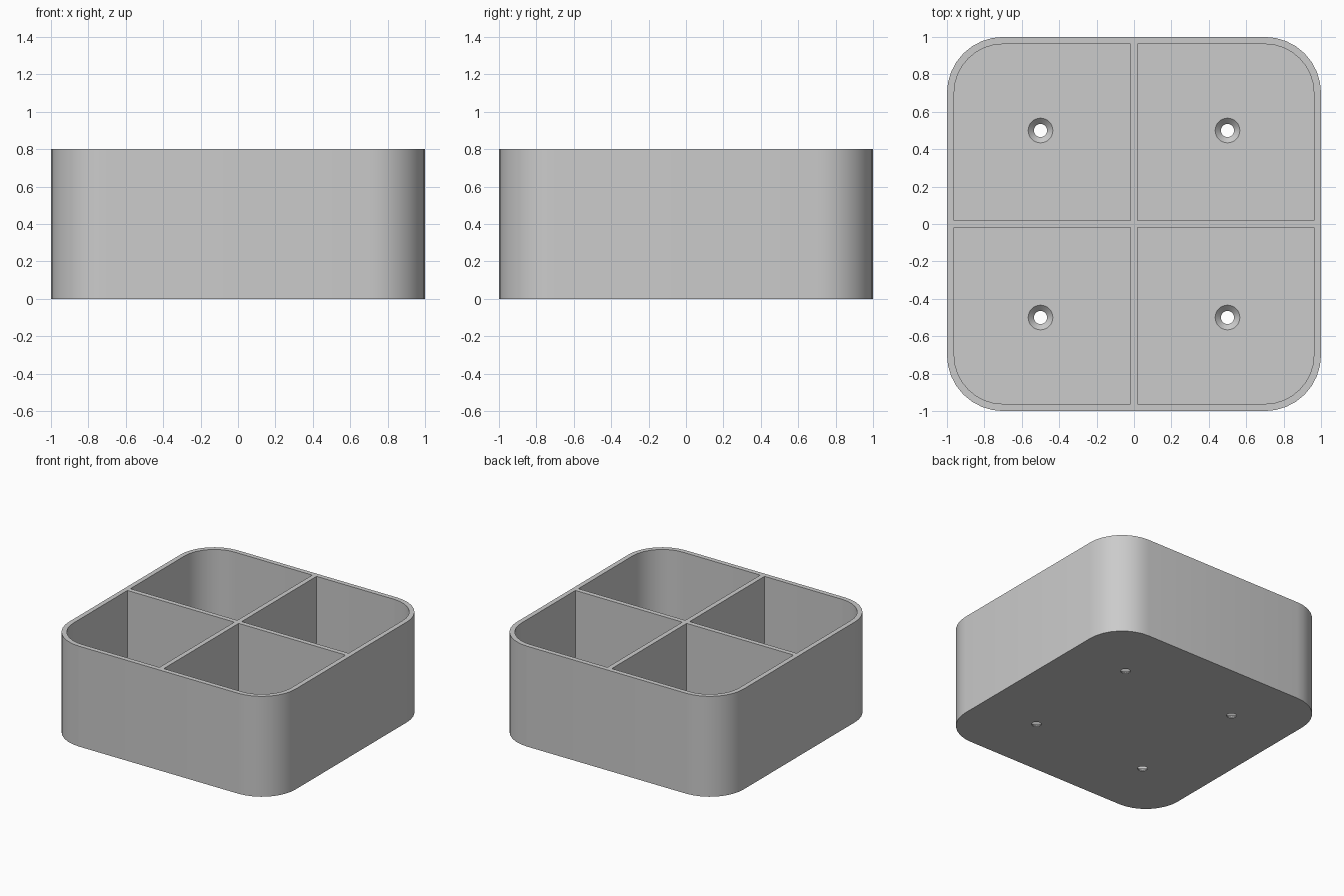
import bpy, bmesh
from math import cos, sin, pi

cube = bpy.data.objects.get("Cube")
if cube:
    bpy.data.objects.remove(cube, do_unlink=True)

HEIGHT, RADIUS = 0.8, 0.3
WALL = 0.038            # rim, dividers and floor share one thickness
INNER, HALF = 1 - WALL, WALL / 2
QUADRANTS = [(sx, sy) for sx in (-1, 1) for sy in (-1, 1)]

grey = bpy.data.materials.new("Plain grey")
grey.use_nodes = True
grey.diffuse_color = (0.6, 0.6, 0.6, 1)
grey.node_tree.nodes["Principled BSDF"].inputs["Base Color"].default_value = (0.6, 0.6, 0.6, 1)


def loft(bm, rings):
    """Closed solid through a stack of matching rings."""
    loops = [[bm.verts.new(p) for p in ring] for ring in rings]
    n = len(loops[0])
    for a, b in zip(loops, loops[1:]):
        for i in range(n):
            j = (i + 1) % n
            bm.faces.new((a[i], a[j], b[j], b[i]))
    bm.faces.new(loops[0])
    bm.faces.new(loops[-1])


def make_object(name, bm):
    bmesh.ops.recalc_face_normals(bm, faces=bm.faces)
    mesh = bpy.data.meshes.new(name)
    bm.to_mesh(mesh)
    bm.free()
    mesh.materials.append(grey)
    obj = bpy.data.objects.new(name, mesh)
    bpy.context.collection.objects.link(obj)
    return obj


def corner(r, edge, steps=8):
    """Rounded corner in the +x +y quadrant."""
    c = edge - r
    return [(c + r * cos(pi / 2 * i / steps), c + r * sin(pi / 2 * i / steps))
            for i in range(steps + 1)]


def prism(bm, outline, z0, z1):
    loft(bm, [[(x, y, z) for x, y in outline] for z in (z0, z1)])


# Outer block with rounded corners
bm = bmesh.new()
outline = []
for turn in range(4):
    c, s = cos(turn * pi / 2), sin(turn * pi / 2)
    outline += [(x * c - y * s, x * s + y * c) for x, y in corner(RADIUS, 1)]
prism(bm, outline, 0, HEIGHT)
tray = make_object("divided_tray", bm)

# Four compartments, each rounded only at its outer corner
bm = bmesh.new()
pocket = [(HALF, HALF), (INNER, HALF)] + corner(RADIUS - WALL, INNER) + [(HALF, INNER)]
for sx, sy in QUADRANTS:
    prism(bm, [(sx * x, sy * y) for x, y in pocket], WALL, HEIGHT + 0.1)
pockets = make_object("compartment_cutter", bm)

# Countersunk screw holes through the floor
bm = bmesh.new()
profile = [(0.035, -0.05), (0.035, 0.007), (0.066, WALL), (0.066, 0.1)]
for sx, sy in QUADRANTS:
    loft(bm, [[(sx * 0.5 + r * cos(2 * pi * i / 32), sy * 0.5 + r * sin(2 * pi * i / 32), z)
               for i in range(32)] for r, z in profile])
holes = make_object("screw_hole_cutter", bm)

# Cut, then remove the cutters
bpy.ops.object.select_all(action='DESELECT')
tray.select_set(True)
bpy.context.view_layer.objects.active = tray
for cutter in (pockets, holes):
    cutter.hide_render = True
    mod = tray.modifiers.new(cutter.name, 'BOOLEAN')
    mod.operation, mod.solver, mod.object = 'DIFFERENCE', 'EXACT', cutter
    bpy.ops.object.modifier_apply(modifier=mod.name)
    bpy.data.objects.remove(cutter, do_unlink=True)

bpy.ops.object.shade_smooth_by_angle(angle=pi / 6)
